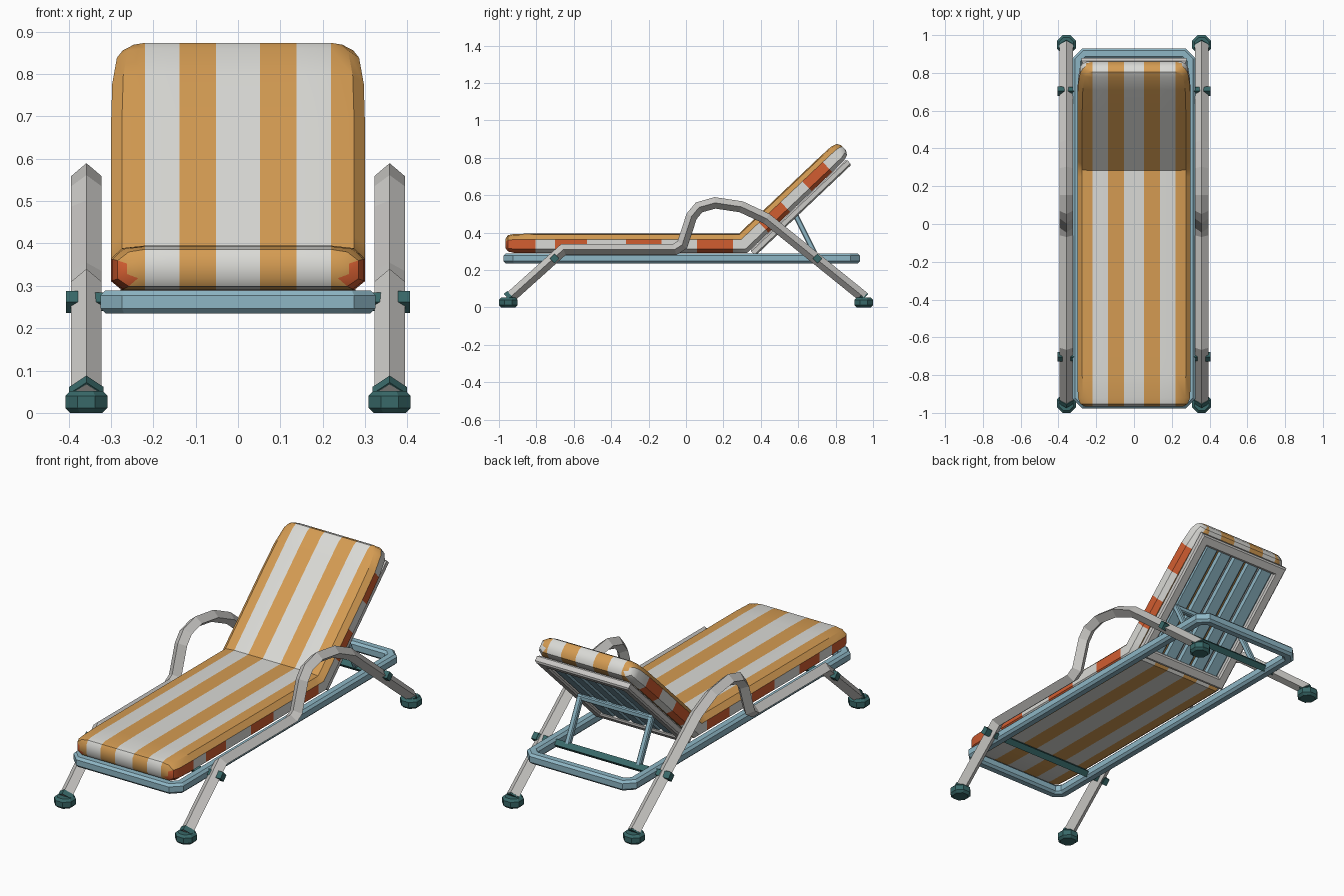
import bpy, bmesh, math
from mathutils import Vector

if "Cube" in bpy.data.objects:
    bpy.data.objects.remove(bpy.data.objects["Cube"])


def material(name, rgb):
    m = bpy.data.materials.new(name)
    m.use_nodes = True
    m.diffuse_color = (*rgb, 1)
    m.node_tree.nodes["Principled BSDF"].inputs["Base Color"].default_value = (*rgb, 1)
    return m


WHITE = material("white fabric", (0.70, 0.70, 0.67))
ORANGE = material("orange fabric", (0.66, 0.33, 0.085))
RED = material("red orange fabric", (0.64, 0.11, 0.03))
GREY = material("pale grey tube", (0.59, 0.58, 0.56))
BLUE = material("light blue frame", (0.27, 0.47, 0.56))
TEAL = material("dark teal fittings", (0.04, 0.14, 0.14))

X, Z = Vector((1, 0, 0)), Vector((0, 0, 1))


def finish(name, bm, mats):
    bmesh.ops.recalc_face_normals(bm, faces=bm.faces[:])
    mesh = bpy.data.meshes.new(name)
    bm.to_mesh(mesh)
    bm.free()
    for m in mats:
        mesh.materials.append(m)
    obj = bpy.data.objects.new(name, mesh)
    bpy.context.collection.objects.link(obj)
    return obj


def sweep(name, path, across, section, mat, closed=False):
    """Mitred sweep of a section along a planar path; across is the plane normal."""
    pts = [Vector(p) for p in path]
    n, bm, rings = len(pts), bmesh.new(), []
    for i, p in enumerate(pts):
        ahead = (pts[(i + 1) % n] - p).normalized()
        behind = (p - pts[i - 1]).normalized()
        if not closed and i == 0:
            behind = ahead
        if not closed and i == n - 1:
            ahead = behind
        t = (ahead + behind).normalized()
        side = across.cross(t) / t.dot(ahead)
        rings.append([bm.verts.new(p + across * u + side * v) for u, v in section])
    k = len(section)
    for i in range(n if closed else n - 1):
        a, b = rings[i], rings[(i + 1) % n]
        for j in range(k):
            bm.faces.new((a[j], a[(j + 1) % k], b[(j + 1) % k], b[j]))
    if not closed:
        bm.faces.new(rings[0])
        bm.faces.new(rings[-1])
    return finish(name, bm, [mat])


def diamond(w, h):
    return [(w, 0), (0, h), (-w, 0), (0, -h)]


def chamfered(w, h, c):
    return [(w, c - h), (w, h - c), (w - c, h), (c - w, h),
            (-w, h - c), (-w, c - h), (c - w, -h), (w - c, -h)]


# Base frame: closed ring with cut corners
hx, y0, y1, cut = 0.298, -0.949, 0.903, 0.035
outline = [(hx, y0 + cut), (hx, y1 - cut), (hx - cut, y1), (cut - hx, y1),
           (-hx, y1 - cut), (-hx, y0 + cut), (cut - hx, y0), (hx - cut, y0)]
sweep("base_frame", [(x, y, 0.262) for x, y in outline], Z,
      chamfered(0.027, 0.027, 0.012), BLUE, True)

# Arm and leg tubes with feet and bolts on both sides
ARM = [(-0.95, 0.045), (-0.655, 0.31), (-0.06, 0.31), (-0.02, 0.335), (0.03, 0.487),
       (0.07, 0.535), (0.155, 0.559), (0.295, 0.538), (0.43, 0.475), (0.95, 0.055)]
for side, s in (("left", 1), ("right", -1)):
    cx = 0.358 * s
    sweep(side + "_arm_and_legs", [(cx, y, z) for y, z in ARM], X,
          diamond(0.036, 0.03), GREY)
    for end, e in (("front", -1), ("back", 1)):
        bpy.ops.mesh.primitive_cylinder_add(vertices=8, radius=0.054, depth=0.052,
                                            location=(cx, 0.95 * e, 0.026),
                                            rotation=(0, 0, math.pi / 8))
        foot = bpy.context.object
        foot.name = f"{side}_{end}_foot"
        foot.data.materials.append(TEAL)
        bevel = foot.modifiers.new("bevel", "BEVEL")
        bevel.width, bevel.segments, bevel.limit_method = 0.012, 1, "ANGLE"
        bevel.angle_limit = math.radians(60)
        sweep(f"{side}_{end}_foot_collar",
              [(cx, 0.95 * e, 0.045), (cx, 0.932 * e, 0.061)], X,
              diamond(0.041, 0.036), TEAL)
        sweep(f"{side}_{end}_bolt", [(0.378 * s, 0.703 * e, 0.262),
                                     (0.406 * s, 0.703 * e, 0.262)], Z,
              diamond(0.026, 0.026), TEAL)

# Cross bars joining the legs under the frame
for end, e in (("front", -1), ("back", 1)):
    sweep(end + "_cross_bar", [(-0.38, 0.703 * e, 0.262), (0.38, 0.703 * e, 0.262)],
          Z, diamond(0.022, 0.022), TEAL)

# Backrest directions: along the slope and out of its front face
TILT = math.radians(43.5)
BEND = Vector((0, 0.325, 0.29))
ALONG = Vector((0, math.cos(TILT), math.sin(TILT)))
OUT = X.cross(ALONG)


def on_back(x, s, depth):
    return BEND + X * x + ALONG * s + OUT * depth


# Backrest frame and slats
sweep("backrest_frame", [on_back(x, s, -0.022) for x, s in
                         ((0.25, 0.05), (0.25, 0.705), (-0.25, 0.705), (-0.25, 0.05))],
      OUT, chamfered(0.02, 0.027, 0.008), GREY, True)
for i in range(5):
    x = (i - 2) * 0.09
    sweep(f"backrest_slat_{i + 1}", [on_back(x, 0.06, -0.018), on_back(x, 0.7, -0.018)],
          X, chamfered(0.041, 0.012, 0.011), BLUE)

# Prop holding the backrest up
for side, s in (("left", 1), ("right", -1)):
    sweep(side + "_prop", [(0.21 * s, 0.585, 0.495), (0.21 * s, 0.7, 0.265)], X,
          chamfered(0.014, 0.014, 0.005), BLUE)
sweep("prop_bar", [(-0.22, 0.59, 0.483), (0.22, 0.59, 0.483)], Z,
      chamfered(0.014, 0.014, 0.005), BLUE)

# Cushion: station = distance from the bend, half width, edge inset
THICK, STRIPES = 0.105, (0.052, 0.138, 0.22)
seat = [(-0.965, 0.262, 0.028), (-0.952, 0.284, 0.009), (-0.92, 0.297, 0.002)]
seat += [(y, 0.3, 0) for y in (-0.805, -0.7, -0.53, -0.32, -0.13, 0.06, 0.25)]
back = [(s, 0.3, 0) for s in (0.08, 0.16, 0.32, 0.48)]
back += [(0.63, 0.297, 0), (0.72, 0.286, 0.002), (0.75, 0.272, 0.012), (0.763, 0.254, 0.033)]
stations = [(Vector((0, y, 0.29)), Z, w, i) for y, w, i in seat]
middle = (Z + OUT).normalized()
stations.append((BEND, middle / middle.dot(Z), 0.3, 0))
stations += [(on_back(0, s, 0), OUT, w, i) for s, w, i in back]
red_spans = {0, 1, 2, 4, 6, 8, 12, 14}

bm = bmesh.new()
rings = []
for base, up, w, inset in stations:
    low, high = inset, THICK - inset
    edge = w - 0.026
    cols = [-edge] + [-x for x in reversed(STRIPES)] + list(STRIPES) + [edge]
    span = high - low
    loop = [(x, low) for x in cols]
    loop += [(w, low + span * 0.2), (w, low + span * 0.7)]
    loop += [(x, high - (0.006 if abs(x) == edge else 0)) for x in reversed(cols)]
    loop += [(-w, low + span * 0.7), (-w, low + span * 0.2)]
    rings.append([bm.verts.new(base + X * x + up * h) for x, h in loop])


def stripe(x):
    # Orange and white alternate outward from a white centre
    return 1 if sum(abs(x) > edge for edge in STRIPES) % 2 else 0


count = len(rings[0])
for i in range(len(rings) - 1):
    a, b = rings[i], rings[i + 1]
    for j in range(count):
        k = (j + 1) % count
        f = bm.faces.new((a[j], a[k], b[k], b[j]))
        if j in (7, 8, 18, 19):
            f.material_index = 2 if i in red_spans else 0
        else:
            f.material_index = stripe((a[j].co.x + a[k].co.x) / 2)
for r in (rings[0], rings[-1]):
    for j in range(7):
        f = bm.faces.new((r[j], r[j + 1], r[16 - j], r[17 - j]))
        f.material_index = stripe((r[j].co.x + r[j + 1].co.x) / 2)
    for quad in ((7, 8, 9, 10), (17, 18, 19, 0)):
        bm.faces.new([r[q] for q in quad]).material_index = 1
cushion = finish("cushion", bm, [WHITE, ORANGE, RED])
bpy.ops.object.select_all(action="DESELECT")
cushion.select_set(True)
bpy.context.view_layer.objects.active = cushion
bpy.ops.object.shade_smooth_by_angle(angle=math.radians(35))
